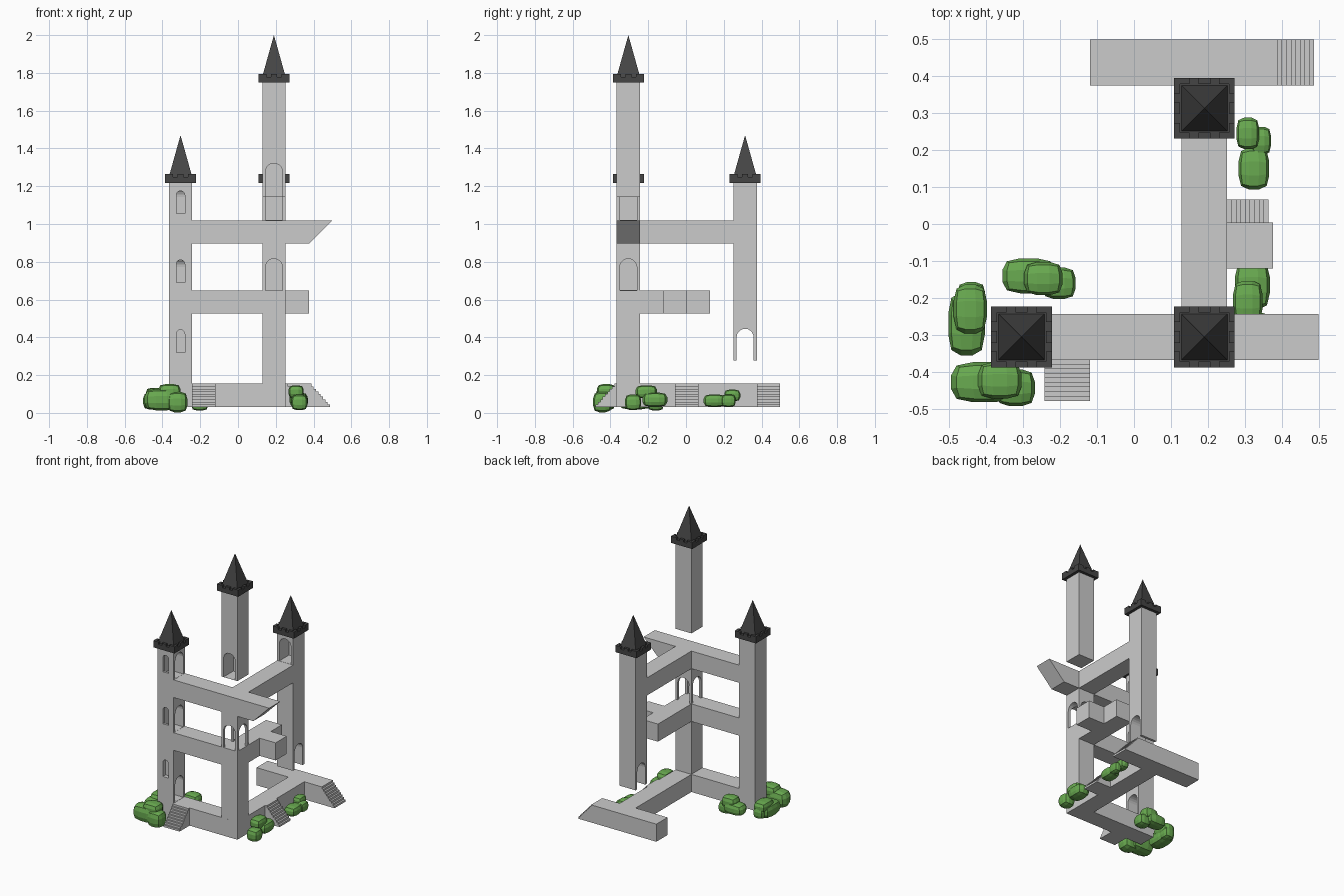
import bpy, bmesh, math
from mathutils import Vector, Matrix

if "Cube" in bpy.data.objects:
    bpy.data.objects.remove(bpy.data.objects["Cube"])

U = 0.1236                       # building module
X0, Y0, Z0 = -0.366, -0.367, 0.031


def material(name, col):
    m = bpy.data.materials.new(name)
    m.diffuse_color = (*col, 1)
    m.use_nodes = True
    m.node_tree.nodes["Principled BSDF"].inputs["Base Color"].default_value = m.diffuse_color
    return m


ROOF = material("slate", (0.06, 0.06, 0.06))
LEAF = material("leaf", (0.14, 0.40, 0.08))


def P(x, y, z):
    return Vector((X0 + x * U, Y0 + y * U, Z0 + z * U))


def finish(name, bm, mat=None):
    bmesh.ops.recalc_face_normals(bm, faces=bm.faces[:])
    me = bpy.data.meshes.new(name)
    bm.to_mesh(me)
    bm.free()
    ob = bpy.data.objects.new(name, me)
    bpy.context.collection.objects.link(ob)
    if mat:
        me.materials.append(mat)
    return ob


def add_prism(bm, pts, place, a, b):
    """Extrude a 2D outline from a to b; place(u, v, d) gives the 3D point."""
    lo = [bm.verts.new(place(u, v, a)) for u, v in pts]
    hi = [bm.verts.new(place(u, v, b)) for u, v in pts]
    bm.faces.new(lo)
    bm.faces.new(hi)
    n = len(pts)
    for i in range(n):
        j = (i + 1) % n
        bm.faces.new((lo[i], lo[j], hi[j], hi[i]))


def prism(name, pts, place, a, b, mat=None):
    bm = bmesh.new()
    add_prism(bm, pts, place, a, b)
    return finish(name, bm, mat)


def slab(name, pts, z0, z1):
    return prism(name, pts, P, z0, z1)


def block(name, x, y, z0, z1):
    return slab(name, [(x, y), (x + 1, y), (x + 1, y + 1), (x, y + 1)], z0, z1)


def arch_cut(ob, w, h, base, center, axis, a, b):
    """Cut a round-topped opening of world size w x h along axis from a to b."""
    r = w / 2
    pts = [(-r, base), (r, base)]
    pts += [(r * math.cos(t), base + h - r + r * math.sin(t))
            for t in [math.pi * i / 10 for i in range(11)]]
    if axis == 'X':
        place = lambda u, v, d: Vector((d, center + u, v))
    else:
        place = lambda u, v, d: Vector((center + u, d, v))
    c = prism("cutter", pts, place, a, b)
    c.hide_render = True
    m = ob.modifiers.new("opening", 'BOOLEAN')
    m.operation, m.solver, m.object = 'DIFFERENCE', 'EXACT', c
    bpy.context.view_layer.objects.active = ob
    bpy.ops.object.modifier_apply(modifier=m.name)
    bpy.data.objects.remove(c)


# floors: one outline per storey
slab("ground_floor", [(1, 0), (5, 0), (5, 6), (6, 6), (6, 7), (2, 7), (2, 6),
                      (4, 6), (4, 1), (1, 1)], 0, 1)
slab("middle_floor", [(1, 0), (5, 0), (5, 2), (6, 2), (6, 3), (5, 3), (5, 4),
                      (4, 4), (4, 1), (1, 1)], 4, 5)
side = lambda u, v, d: P(u, d, v)
slab("upper_floor", [(1, 0), (5, 0), (5, 5), (4, 5), (4, 1), (1, 1)], 7, 8)
prism("upper_ledge", [(5, 7), (6, 7), (7, 8), (5, 8)], side, 0, 1)

# stairs: stepped profile, first tread flush with the floor
steps = [(0, 0)]
for i in range(9):
    h = 1 - i / 9
    steps += [(i / 10, h), ((i + 1) / 10, h)]
steps.append((0.9, 0))
prism("front_stairs", steps, lambda u, v, d: P(d, -u, v), 1, 2)
prism("right_stairs", steps, lambda u, v, d: P(5 + u, d, v), 2.5, 3.5)
prism("back_stairs", steps, lambda u, v, d: P(6 + u, d, v), 6, 7)

# towers
LOW = (1.218 - Z0) / U
HIGH = (1.748 - Z0) / U
DW, DH = 0.09, 0.167
WALL = 0.016
xl, xr = X0 + U / 2, X0 + 4.5 * U
yf, yb = Y0 + U / 2, Y0 + 5.5 * U

left = block("left_tower", 0, 0, 0, LOW)
for z in (1, 5, 8):              # doors facing right
    arch_cut(left, DW, DH, Z0 + z * U + 0.001, yf, 'X', X0 + WALL, X0 + U + 0.02)
for z, h in ((0.32, 0.12), (0.69, 0.12), (1.055, 0.12)):   # narrow front windows
    arch_cut(left, 0.045, h, z, xl, 'Y', Y0 - 0.02, Y0 + 0.03)

block("corner_column", 4, 0, 1, 4)
crossing = block("arched_crossing", 4, 0, 5, 7)
arch_cut(crossing, DW, DH + 0.01, Z0 + 5 * U - 0.01, yf, 'X', xr - 0.1, xr + 0.1)
arch_cut(crossing, DW, DH + 0.01, Z0 + 5 * U - 0.01, xr, 'Y', yf - 0.1, yf + 0.1)

tall = block("tall_tower", 4, 0, 9, HIGH)
arch_cut(tall, DW, DH + 0.01, Z0 + 9 * U + 0.001, xr, 'Y', Y0 - 0.02, Y0 + U - WALL)

back = block("back_tower", 4, 5, 2, LOW)
arch_cut(back, DW, DH + 0.01, Z0 + 2 * U - 0.01, yb, 'X', xr - 0.1, xr + 0.1)
yd = Y0 + 5 * U
arch_cut(back, DW, DH, Z0 + 8 * U + 0.001, xr, 'Y', yd - 0.02, yd + U - WALL)


# battlement crowns with pointed roofs
def crown(name, x, y, z):
    s, t, c, m = 0.082, 0.016, 0.042, 0.016
    bm = bmesh.new()
    at = lambda u, v, d: Vector((x + u, y + v, z + d))
    add_prism(bm, [(-s, -s), (s, -s), (s, s), (-s, s)], at, 0, 0.031)
    corner = [(-s, -s), (c - s, -s), (c - s, t - s), (t - s, t - s),
              (t - s, c - s), (-s, c - s)]
    middle = [(-m, -s), (m, -s), (m, t - s), (-m, t - s)]
    for k in range(4):
        R = Matrix.Rotation(k * math.pi / 2, 2)
        for shape in (corner, middle):
            add_prism(bm, [tuple(R @ Vector(p)) for p in shape], at, 0.031, 0.047)
    finish(name + "_battlement", bm, ROOF)
    bm = bmesh.new()
    bmesh.ops.create_cone(bm, cap_ends=True, segments=4, radius1=0.062 * math.sqrt(2),
                          radius2=0, depth=0.221,
                          matrix=Matrix.Translation((x, y, z + 0.031 + 0.1105))
                          @ Matrix.Rotation(math.pi / 4, 4, 'Z'))
    finish(name + "_roof", bm, ROOF)


crown("left_tower", xl, yf, 1.218)
crown("tall_tower", xr, yf, 1.748)
crown("back_tower", xr, yb, 1.218)


# bushes: faceted rounded blocks, three per cluster
def bush(name, blobs):
    for n, (x0, x1, y0, y1, z0, z1) in enumerate(blobs, 1):
        lo, hi = Vector((x0, y0, z0)), Vector((x1, y1, z1))
        bm = bmesh.new()
        bmesh.ops.create_cube(bm, size=2)
        bmesh.ops.subdivide_edges(bm, edges=bm.edges[:], cuts=2, use_grid_fill=True)
        for v in bm.verts:
            p = v.co.lerp(v.co.normalized() * 1.15, 0.7) / 1.09
            v.co = [(lo[i] + hi[i]) / 2 + p[i] * (hi[i] - lo[i]) / 2 for i in range(3)]
        finish(f"{name}_{n}", bm, LEAF)


bush("rear_left_bush", [(-.36, -.21, -.19, -.09, .03, .11),
                        (-.30, -.19, -.195, -.10, .06, .145),
                        (-.25, -.155, -.205, -.115, .01, .09)])
bush("left_bush", [(-.505, -.40, -.36, -.18, .015, .11),
                   (-.49, -.395, -.30, -.16, .06, .135),
                   (-.48, -.40, -.24, -.155, .02, .10)])
bush("front_left_bush", [(-.50, -.31, -.485, -.37, .01, .13),
                         (-.425, -.30, -.475, -.37, .07, .155),
                         (-.375, -.265, -.495, -.39, .0, .115)])
bush("right_rear_bush", [(.28, .368, .09, .21, .03, .10),
                         (.275, .34, .20, .29, .06, .125),
                         (.315, .372, .185, .265, .03, .10)])
bush("right_front_bush", [(.27, .37, -.235, -.095, .03, .11),
                          (.265, .35, -.27, -.15, .075, .148),
                          (.28, .37, -.325, -.235, .012, .10)])
